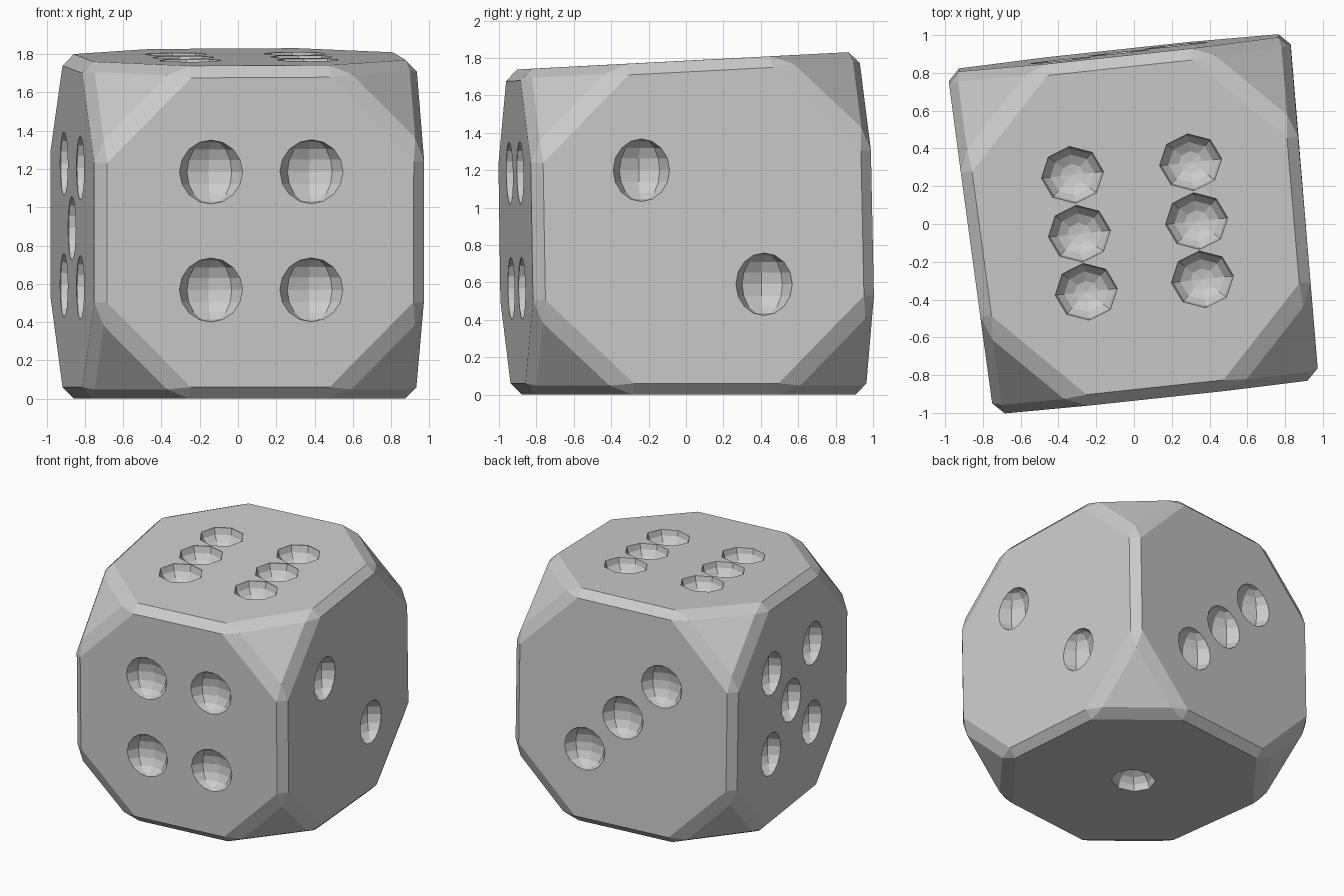
import bpy, bmesh, math
from mathutils import Vector, Matrix

if "Cube" in bpy.data.objects:
    bpy.data.objects.remove(bpy.data.objects["Cube"])

# Slightly uneven block: bottom ring then top ring (front-left, front-right, back-right, back-left)
corners = [Vector(c) for c in (
    (-.743, -.992, 0), (.975, -.803, 0), (.825, 1.022, 0), (-.987, .828, 0),
    (-.743, -1.016, 1.733), (.979, -.832, 1.742), (.825, .984, 1.837), (-.987, .79, 1.827))]

# Each face starts at its lower left corner, seen from outside
faces = {
    "front": (0, 1, 5, 4), "right": (1, 2, 6, 5), "back": (2, 3, 7, 6),
    "left": (3, 0, 4, 7), "top": (4, 5, 6, 7), "bottom": (3, 2, 1, 0)}

# Pip positions as fractions across each face
a, m, b = .33, .5, .672
pips = {
    "front": [(u, v) for u in (.35, .655) for v in (.327, .682)],
    "right": [(.321, .677), (.675, .327)],
    "back": [(a, a), (m, m), (b, b)],
    "left": [(u, v) for u in (.32, .67) for v in (a, .683)] + [(.49, .5)],
    "top": [(u, v) for u in (.326, .677) for v in (a, m, b)],
    "bottom": [(m, m)]}
radii = Vector((.166, .153, .167))
thin_axis = {"front": 1, "back": 1, "left": 0, "right": 0, "top": 2, "bottom": 2}


def make_object(name, bm):
    mesh = bpy.data.meshes.new(name)
    bm.to_mesh(mesh)
    bm.free()
    obj = bpy.data.objects.new(name, mesh)
    bpy.context.collection.objects.link(obj)
    return obj


def on_face(name, u, v):
    p, q, r, s = (corners[i] for i in faces[name])
    return p.lerp(q, u).lerp(s.lerp(r, u), v)


# Body: corners cut off, then every edge chamfered
bm = bmesh.new()
verts = [bm.verts.new(c) for c in corners]
for quad in faces.values():
    bm.faces.new([verts[i] for i in quad])
bmesh.ops.recalc_face_normals(bm, faces=bm.faces[:])
bmesh.ops.bevel(bm, geom=bm.verts[:], offset=27.5, offset_type='PERCENT',
                affect='VERTICES', segments=1, profile=.5)
bmesh.ops.bevel(bm, geom=bm.edges[:], offset=.06, offset_type='OFFSET',
                affect='EDGES', segments=1, profile=.5)
bmesh.ops.recalc_face_normals(bm, faces=bm.faces[:])
die = make_object("die_body", bm)

# Pip cutters: flattened eight-sided balls sunk into each face
bm = bmesh.new()
turn = Matrix.Rotation(math.radians(6.2), 4, 'Z')
for name, spots in pips.items():
    size = radii.copy()
    size[thin_axis[name]] *= .75
    for u, v in spots:
        bmesh.ops.create_uvsphere(
            bm, u_segments=8, v_segments=8, radius=1,
            matrix=Matrix.Translation(on_face(name, u, v)) @ turn @ Matrix.Diagonal(size).to_4x4())
cutter = make_object("pip_cutter", bm)
cutter.hide_render = True

# Carve the pips
mod = die.modifiers.new("pips", 'BOOLEAN')
mod.operation = 'DIFFERENCE'
mod.solver = 'EXACT'
mod.object = cutter
bpy.context.view_layer.objects.active = die
die.select_set(True)
bpy.ops.object.modifier_apply(modifier=mod.name)
bpy.data.objects.remove(cutter)
